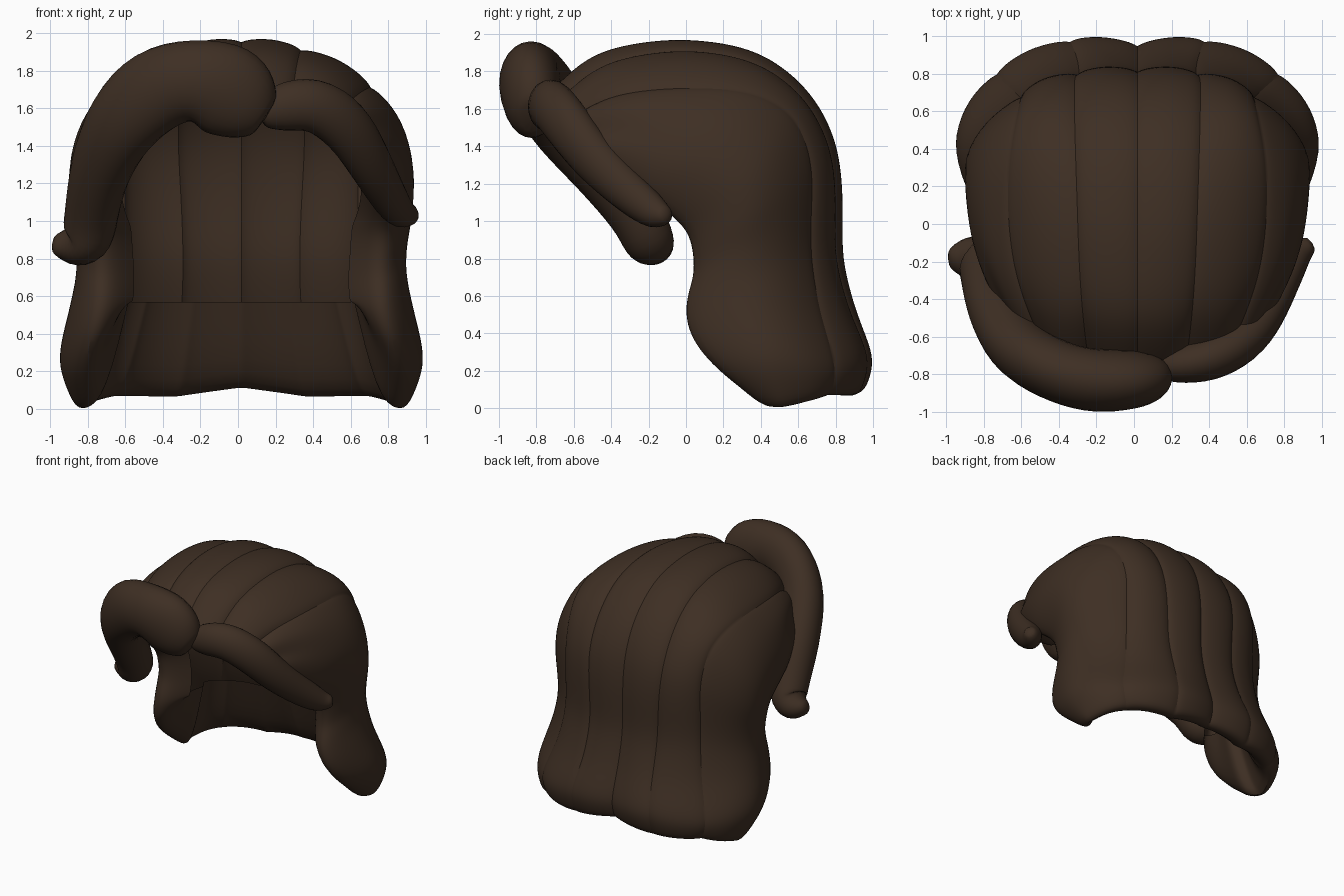
import bpy, bmesh, math
from mathutils import Vector

if "Cube" in bpy.data.objects:
    bpy.data.objects.remove(bpy.data.objects["Cube"])

brown = bpy.data.materials.new("dark_brown_hair")
brown.diffuse_color = (0.048, 0.028, 0.017, 1)
brown.use_nodes = True
brown.node_tree.nodes["Principled BSDF"].inputs["Base Color"].default_value = brown.diffuse_color


def spline(pts, n):
    """Resample tuples of any size with a Catmull-Rom curve, n steps per span."""
    out = []
    for i in range(len(pts) - 1):
        a, b, c, d = (pts[max(i - 1, 0)], pts[i], pts[i + 1],
                      pts[min(i + 2, len(pts) - 1)])
        for k in range(n):
            t = k / n
            out.append(tuple(0.5 * (2 * q + (r - p) * t
                             + (2 * p - 5 * q + 4 * r - s) * t * t
                             + (3 * q - p - 3 * r + s) * t ** 3)
                             for p, q, r, s in zip(a, b, c, d)))
    out.append(tuple(pts[-1]))
    return out


def make_object(name, bm):
    mesh = bpy.data.meshes.new(name)
    bm.to_mesh(mesh)
    bm.free()
    mesh.materials.append(brown)
    obj = bpy.data.objects.new(name, mesh)
    bpy.context.collection.objects.link(obj)
    return obj


def finish(obj, angle):
    """Apply the modifiers and shade smooth with sharp seams."""
    bpy.ops.object.select_all(action='DESELECT')
    obj.select_set(True)
    bpy.context.view_layer.objects.active = obj
    bpy.ops.object.convert(target='MESH')
    bpy.ops.object.shade_smooth_by_angle(angle=math.radians(angle))


# Seams of the right half, each running from the forehead to the hem
centre_seam = [(0, -.77, 1.62), (0, -.52, 1.865), (0, -.2, 1.945), (0, .1, 1.945),
               (0, .4, 1.875), (0, .65, 1.67), (0, .78, 1.4), (0, .81, 1.1),
               (0, .81, .8), (0, .88, .5), (0, .955, .26), (0, .90, .10)]
back_seam = [(.26, -.73, 1.58), (.29, -.49, 1.81), (.31, -.2, 1.895), (.32, .1, 1.905),
             (.33, .4, 1.83), (.335, .63, 1.64), (.335, .765, 1.38), (.32, .795, 1.1),
             (.31, .795, .8), (.32, .88, .5), (.36, .98, .25), (.35, .91, .05)]
side_seam = [(.50, -.65, 1.53), (.59, -.44, 1.65), (.66, -.2, 1.70), (.69, .1, 1.71),
             (.68, .37, 1.68), (.64, .58, 1.55), (.62, .67, 1.3), (.62, .67, 1.05),
             (.62, .67, .8), (.67, .72, .5), (.76, .80, .22), (.69, .77, .055)]
side_middle = [(.57, -.62, 1.45), (.71, -.42, 1.48), (.82, -.2, 1.47), (.89, 0, 1.41),
               (.92, .18, 1.35), (.935, .33, 1.22), (.92, .38, 1.05), (.89, .38, .9),
               (.89, .37, .72), (.94, .4, .5), (.985, .48, .24), (.87, .56, -.01)]
front_edge = [(.61, -.58, 1.38), (.69, -.48, 1.33), (.76, -.35, 1.23), (.8, -.22, 1.12),
              (.81, -.09, 1.02), (.80, -.01, .93), (.79, .02, .82), (.78, .02, .7),
              (.79, -.02, .55), (.83, .01, .36), (.86, .17, .17), (.81, .42, -.02)]


def across(p, q, t, bulge):
    """Point between two seams, pushed out from the head's core."""
    m = Vector(p).lerp(Vector(q), t)
    core = Vector((0, 0.1, min(m.z, 1.1)))
    return tuple(m + (m - core).normalized() * bulge)


# Profile of each lock: (fraction across, bulge)
locks = [((.13, .023), (.5, .043), (.87, .026)),
         ((.13, .031), (.5, .06), (.87, .031)),
         ((.10, .020), (.5, .048)),
         ((.5, .04),)]
seams = [centre_seam, back_seam, side_seam, side_middle, front_edge]
columns = [seams[0]]
for left, right, profile in zip(seams, seams[1:], locks):
    columns += [[across(p, q, t, h) for p, q in zip(left, right)] for t, h in profile]
    columns.append(right)

# Main hair: grid of locks
bm = bmesh.new()
crease = bm.edges.layers.float.new("crease_edge")
grid = [[bm.verts.new(p) for p in spline(col, 2)] for col in columns]
for a, b in zip(grid, grid[1:]):
    for j in range(len(a) - 1):
        bm.faces.new((a[j], b[j], b[j + 1], a[j + 1]))
for i in (0, 4, 8):
    for p, q in zip(grid[i], grid[i][1:]):
        bm.edges.get((p, q))[crease] = 1.0

# Rolled lip: folds the side edges and the hem inward
edge_count = len(grid[-1])
rim = grid[-1] + [col[-1] for col in reversed(grid[:-1])]
folds = []
for j, v in enumerate(rim):
    p = v.co
    inner = Vector((p.x * .73, .17 + .5 * p.y, max(p.z, .57)))
    if j < edge_count:
        inner = p.lerp(inner, min(1, .3 + .7 * j / 9))
        d = inner - p
        mid = p + Vector((d.x * .5, d.y * .15, d.z * .15))
    else:
        mid = Vector((p.x * .9, p.y + (inner.y - p.y) * .5, p.z + .03))
    folds.append((v, bm.verts.new(mid), bm.verts.new(inner)))
for a, b in zip(folds, folds[1:]):
    for k in range(2):
        bm.faces.new((a[k], a[k + 1], b[k + 1], b[k]))

hair = make_object("hair_cap", bm)
hair.location.x = 0.018
mirror = hair.modifiers.new("mirror", 'MIRROR')
mirror.use_clip = True
hair.modifiers.new("round", 'SUBSURF').levels = 2
finish(hair, 30)


# Fringe locks: tapering tubes, each point is x, y, z, width, depth
def fringe(name, path, sides=12):
    bm = bmesh.new()
    pts = spline(path, 2)
    rings = []
    for i, p in enumerate(pts):
        tangent = (Vector(pts[min(i + 1, len(pts) - 1)][:3])
                   - Vector(pts[max(i - 1, 0)][:3])).normalized()
        outward = Vector((p[0] * 0.8, p[1] - 0.1, 0))
        depth = (outward - tangent * outward.dot(tangent)).normalized()
        width = tangent.cross(depth)
        rings.append([bm.verts.new(Vector(p[:3]) + width * p[3] * math.cos(a)
                                   + depth * p[4] * math.sin(a))
                      for a in (2 * math.pi * k / sides for k in range(sides))])
    for a, b in zip(rings, rings[1:]):
        for k in range(sides):
            n = (k + 1) % sides
            bm.faces.new((a[k], a[n], b[n], b[k]))
    bm.faces.new(rings[0])
    bm.faces.new(rings[-1])
    bmesh.ops.recalc_face_normals(bm, faces=bm.faces)
    obj = make_object(name, bm)
    obj.modifiers.new("round", 'SUBSURF').levels = 1
    finish(obj, 50)


fringe("large_fringe", [
    (.15, -.82, 1.55, .11, .08), (.075, -.82, 1.60, .205, .14), (-.06, -.83, 1.695, .265, .17),
    (-.24, -.83, 1.75, .225, .175), (-.44, -.77, 1.695, .235, .17),
    (-.62, -.65, 1.52, .215, .17), (-.735, -.44, 1.27, .18, .16),
    (-.78, -.27, 1.03, .145, .15), (-.81, -.20, .90, .145, .145),
    (-.90, -.18, .87, .11, .12), (-.99, -.19, .88, .04, .05)])

fringe("small_fringe", [
    (.11, -.76, 1.56, .07, .06), (.22, -.75, 1.60, .13, .10), (.40, -.72, 1.62, .15, .12),
    (.57, -.63, 1.51, .15, .12), (.69, -.49, 1.33, .135, .11),
    (.79, -.30, 1.15, .115, .10), (.87, -.16, 1.04, .09, .08),
    (.95, -.10, 1.035, .04, .04)])
